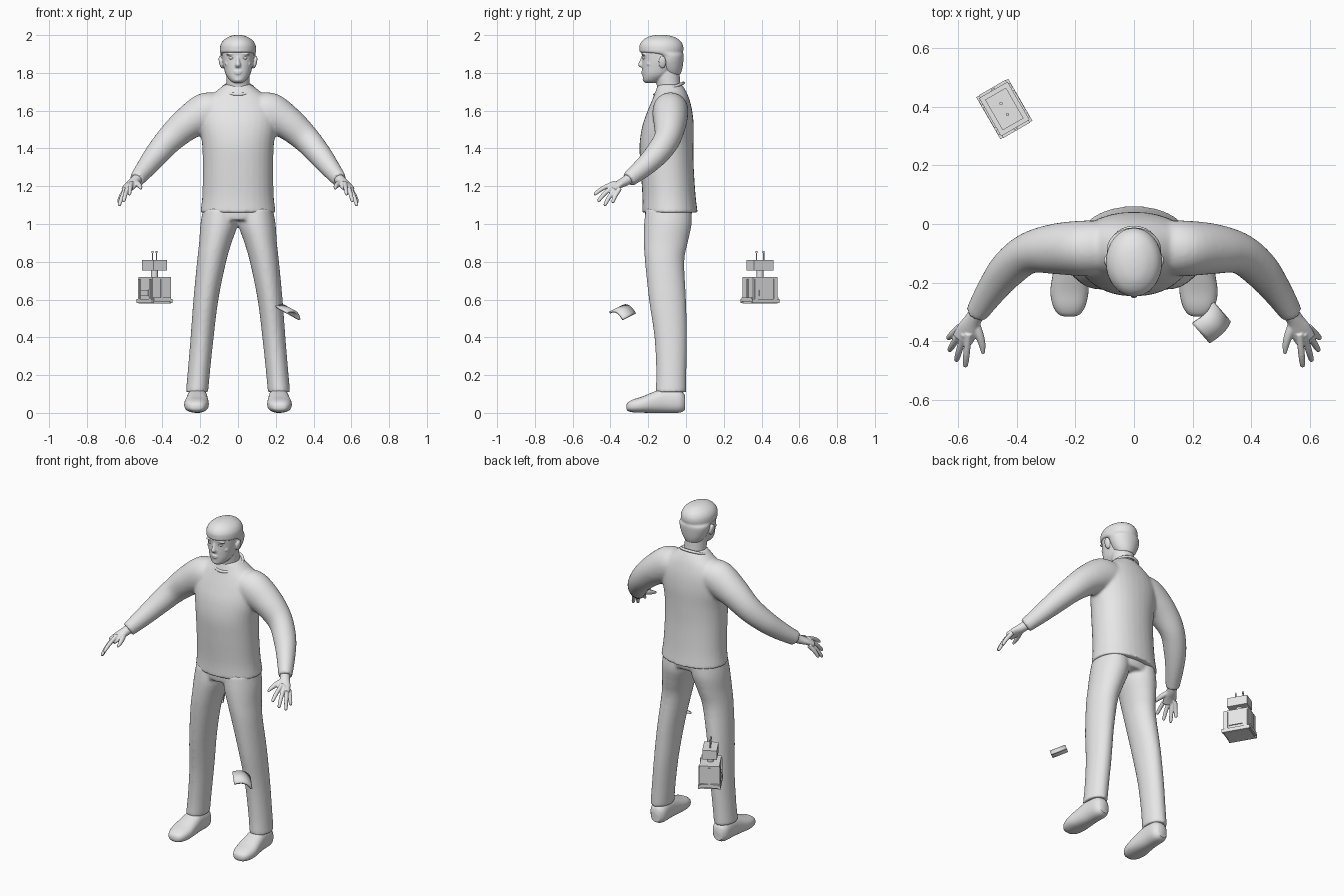
import bpy, bmesh, math
from mathutils import Vector, Matrix

if "Cube" in bpy.data.objects:
    bpy.data.objects.remove(bpy.data.objects["Cube"])

grey = bpy.data.materials.new("plain_grey")
grey.use_nodes = True
grey.diffuse_color = (0.8, 0.8, 0.8, 1)
grey.node_tree.nodes["Principled BSDF"].inputs["Base Color"].default_value = (0.8, 0.8, 0.8, 1)

X, Y, Z = Vector((1, 0, 0)), Vector((0, 1, 0)), Vector((0, 0, 1))


def finish(bm, name, voxel=0, smooth=4, flat=False):
    """Turn a bmesh into an object, optionally fusing its volumes into one skin."""
    bmesh.ops.recalc_face_normals(bm, faces=bm.faces)
    mesh = bpy.data.meshes.new(name)
    bm.to_mesh(mesh)
    bm.free()
    mesh.materials.append(grey)
    obj = bpy.data.objects.new(name, mesh)
    bpy.context.scene.collection.objects.link(obj)
    if voxel:
        remesh = obj.modifiers.new("fuse", 'REMESH')
        remesh.mode = 'VOXEL'
        remesh.voxel_size = voxel
        remesh.use_smooth_shade = True
        soften = obj.modifiers.new("soften", 'SMOOTH')
        soften.iterations = smooth
    elif not flat:
        bpy.ops.object.select_all(action='DESELECT')
        obj.select_set(True)
        bpy.context.view_layer.objects.active = obj
        bpy.ops.object.shade_smooth_by_angle(angle=math.radians(50))
    return obj


def spline(rows, steps=4):
    """Catmull-Rom interpolation through the rows."""
    rows = [Vector(r) for r in rows]
    out = []
    for i in range(len(rows) - 1):
        a, b, c, d = rows[max(i - 1, 0)], rows[i], rows[i + 1], rows[min(i + 2, len(rows) - 1)]
        for k in range(steps):
            t = k / steps
            out.append(b + (c - a) * (t / 2) + (a * 2 - b * 5 + c * 4 - d) * (t * t / 2)
                       + (b * 3 - a - c * 3 + d) * (t ** 3 / 2))
    return out + [rows[-1]]


def tube(bm, rows, axes=None, power=2, side=1, sides=32):
    """Loft through rows (x, y, z, radius_u, radius_v); axes fixes the ring plane."""
    rows = spline(rows)
    centres = [Vector(r[:3]) for r in rows]
    rings = []
    for i, (c, r) in enumerate(zip(centres, rows)):
        if axes:
            u, v = axes
        else:
            t = centres[min(i + 1, len(rows) - 1)] - centres[max(i - 1, 0)]
            u = t.cross(Z).normalized()
            v = u.cross(t).normalized()
        ring = []
        for k in range(sides):
            a = math.tau * k / sides
            ca, sa = math.cos(a), math.sin(a)
            p = c + u * (r[3] * math.copysign(abs(ca) ** (2 / power), ca)) \
                  + v * (r[4] * math.copysign(abs(sa) ** (2 / power), sa))
            ring.append(bm.verts.new((p.x * side, p.y, p.z)))
        rings.append(ring)
    for a, b in zip(rings, rings[1:]):
        for k in range(sides):
            n = (k + 1) % sides
            bm.faces.new((a[k], a[n], b[n], b[k]))
    bm.faces.new(rings[0])
    bm.faces.new(rings[-1])


def ball(bm, centre, radii, turn=0):
    m = Matrix.Translation(centre) @ Matrix.Rotation(turn, 4, 'Y') @ Matrix.Diagonal((*radii, 1))
    bmesh.ops.create_uvsphere(bm, u_segments=20, v_segments=12, radius=1, matrix=m)


def stack(rows):
    """Horizontal rings given as (z, y, half width, half depth)."""
    return [(0, y, z, rx, ry) for z, y, rx, ry in rows]


# Sweater: torso and both sleeves fused
bm = bmesh.new()
tube(bm, stack([(1.06, -.085, .2, .147), (1.15, -.09, .189, .141), (1.3, -.1, .186, .141),
                (1.42, -.103, .19, .143), (1.52, -.095, .205, .136), (1.6, -.085, .205, .118),
                (1.66, -.08, .17, .098), (1.7, -.08, .12, .082), (1.74, -.085, .07, .064)]),
     (X, Y), 2.15)
for s in (1, -1):
    tube(bm, [(.1, -.08, 1.61, .09, .085), (.17, -.083, 1.59, .095, .105), (.27, -.085, 1.53, .086, .088),
              (.36, -.1, 1.45, .07, .074), (.43, -.155, 1.37, .064, .064), (.485, -.225, 1.3, .052, .054),
              (.537, -.305, 1.235, .039, .042)], side=s)
finish(bm, "sweater", .0085, 8)

# Neckline rib
curve = bpy.data.curves.new("neckline", 'CURVE')
curve.dimensions = '3D'
curve.bevel_depth = .008
line = curve.splines.new('POLY')
line.points.add(39)
line.use_cyclic_u = True
for k, p in enumerate(line.points):
    a = math.tau * k / 40
    p.co = (.081 * math.cos(a), -.09 + .076 * math.sin(a), 1.716 + .03 * math.sin(a), 1)
curve.materials.append(grey)
bpy.context.scene.collection.objects.link(bpy.data.objects.new("neckline", curve))

# Trousers: hips and both legs fused
bm = bmesh.new()
tube(bm, stack([(1.12, -.09, .17, .12), (1.06, -.093, .188, .125), (1.02, -.095, .185, .118)]), (X, Y))
for s in (1, -1):
    tube(bm, [(.095, -.093, 1.08, .09, .12), (.1, -.096, 1.0, .099, .126), (.12, -.107, .9, .086, .116),
              (.14, -.113, .8, .077, .104), (.17, -.098, .6, .066, .098), (.19, -.081, .4, .061, .086),
              (.207, -.078, .22, .059, .08), (.217, -.08, .11, .059, .081)], (X, Y), side=s)
finish(bm, "trousers", .0085, 6)

# Shoes
for s, name in ((1, "left_shoe"), (-1, "right_shoe")):
    bm = bmesh.new()
    tube(bm, [(.213, -.006, .055, .03, .04), (.213, -.035, .062, .05, .061), (.215, -.11, .066, .054, .066),
              (.217, -.17, .056, .06, .056), (.22, -.23, .044, .065, .043), (.221, -.28, .037, .055, .034),
              (.221, -.308, .033, .036, .022), (.221, -.316, .031, .012, .008)], (X, Z), 2.4, s)
    finish(bm, name)

# Hands: palm, four fingers and thumb fused
fingers = [((.567, -.4, 1.205), (.575, -.487, 1.155)), ((.585, -.395, 1.19), (.606, -.467, 1.118)),
           ((.598, -.38, 1.177), (.63, -.432, 1.096)), ((.604, -.36, 1.17), (.634, -.39, 1.112))]
for s, name in ((1, "left_hand"), (-1, "right_hand")):
    bm = bmesh.new()
    tube(bm, [(.515, -.275, 1.26, .03, .028), (.545, -.32, 1.228, .028, .026),
              (.566, -.36, 1.207, .037, .02), (.586, -.395, 1.186, .036, .016)], side=s)
    for base, tip in fingers:
        base, tip = Vector(base), Vector(tip)
        start, mid = base.lerp(tip, -.3), base.lerp(tip, .5) + Z * .007
        tube(bm, [(*start, .012, .012), (*mid, .0115, .0115), (*tip.lerp(mid, .15), .009, .009),
                  (*tip, .004, .004)], side=s, sides=14)
    tube(bm, [(.545, -.33, 1.222, .016, .016), (.528, -.375, 1.21, .015, .015),
              (.518, -.41, 1.198, .012, .012), (.514, -.442, 1.186, .006, .006)], side=s, sides=14)
    finish(bm, name, .0035, 3)

# Head: skull, neck, ears and face features fused
bm = bmesh.new()
tube(bm, stack([(1.66, -.08, .062, .062), (1.74, -.093, .062, .063), (1.8, -.1, .062, .066),
                (1.84, -.1, .06, .06)]), (X, Y))
tube(bm, stack([(1.747, -.185, .022, .03), (1.76, -.178, .042, .048), (1.79, -.157, .064, .073),
                (1.83, -.142, .076, .09), (1.87, -.137, .083, .095), (1.92, -.135, .085, .1),
                (1.96, -.133, .073, .09), (1.985, -.13, .045, .06)]), (X, Y), 2.2)
tube(bm, [(0, -.224, 1.89, .008, .01), (0, -.232, 1.862, .01, .014),
          (0, -.236, 1.842, .015, .018), (0, -.228, 1.828, .012, .012)], (X, Y), sides=16)
for z, w in ((1.807, .024), (1.797, .02)):
    ball(bm, (0, -.226, z), (w, .011, .006))
ball(bm, (0, -.215, 1.766), (.024, .015, .015))
for s in (1, -1):
    ball(bm, (s * .036, -.221, 1.9), (.027, .014, .007), s * .12)
    ball(bm, (s * .05, -.196, 1.848), (.02, .014, .014))
    ball(bm, (s * .09, -.125, 1.857), (.011, .02, .034), s * .2)
finish(bm, "head", .004, 3)

# Eyes
for s, name in ((1, "left_eye"), (-1, "right_eye")):
    bm = bmesh.new()
    ball(bm, (s * .034, -.217, 1.879), (.015, .013, .009))
    finish(bm, name)

# Hair cap with a straight fringe
bm = bmesh.new()
tube(bm, stack([(1.79, -.075, .05, .045), (1.82, -.08, .07, .06), (1.86, -.085, .087, .071),
                (1.893, -.09, .093, .078), (1.908, -.128, .095, .112), (1.925, -.13, .096, .117),
                (1.95, -.131, .092, .114), (1.975, -.131, .075, .096), (1.994, -.132, .043, .06),
                (2.001, -.132, .012, .018)]), (X, Y))
finish(bm, "hair", .006, 2)

# Small boxy robot, turned about the vertical
robot_frame = Matrix.Translation((-.442, .392, 0)) @ Matrix.Rotation(math.radians(30), 4, 'Z')


def block(bm, centre, size):
    m = robot_frame @ Matrix.Translation(centre) @ Matrix.Diagonal((*size, 1))
    bmesh.ops.create_cube(bm, size=1, matrix=m)


def rod(bm, centre, radius, depth, turn=Matrix()):
    bmesh.ops.create_cone(bm, cap_ends=True, segments=20, radius1=radius, radius2=radius, depth=depth,
                          matrix=robot_frame @ Matrix.Translation(centre) @ turn)


bm = bmesh.new()
block(bm, (0, 0, .65), (.112, .15, .14))
for s in (1, -1):
    block(bm, (0, s * .077, .6), (.105, .014, .022))      # end bumpers
    block(bm, (0, s * .076, .655), (.014, .008, .11))     # end ribs
    block(bm, (s * .057, 0, .592), (.012, .165, .022))    # side skirts
    for t in (1, -1):
        block(bm, (s * .058, t * .058, .65), (.008, .018, .12))
    block(bm, (s * .057, 0, .635), (.01, .08, .03))
finish(bm, "robot_body", flat=True)

bm = bmesh.new()
rod(bm, (0, 0, .738), .018, .045)
finish(bm, "robot_neck")

bm = bmesh.new()
block(bm, (0, 0, .782), (.082, .12, .055))
finish(bm, "robot_head", flat=True)

bm = bmesh.new()
for s in (1, -1):
    rod(bm, (0, s * .022, .83), .0035, .05)
    rod(bm, (0, s * .022, .852), .0055, .012)
finish(bm, "robot_antennas")

# Curved plate by the left knee
corner, across, along = Vector((.205, -.338, .572)), Vector((.068, .07, -.037)), Vector((.058, -.066, -.032))
normal = along.cross(across).normalized()
bm = bmesh.new()
bmesh.ops.create_grid(bm, x_segments=12, y_segments=2, size=.5)
for v in bm.verts:
    v.co = corner + across * (v.co.x + .5) + along * (v.co.y + .5) + normal * (.014 - .1 * v.co.x ** 2)
plate = finish(bm, "curved_plate")
shell = plate.modifiers.new("thickness", 'SOLIDIFY')
shell.thickness = .012
shell.offset = 0
